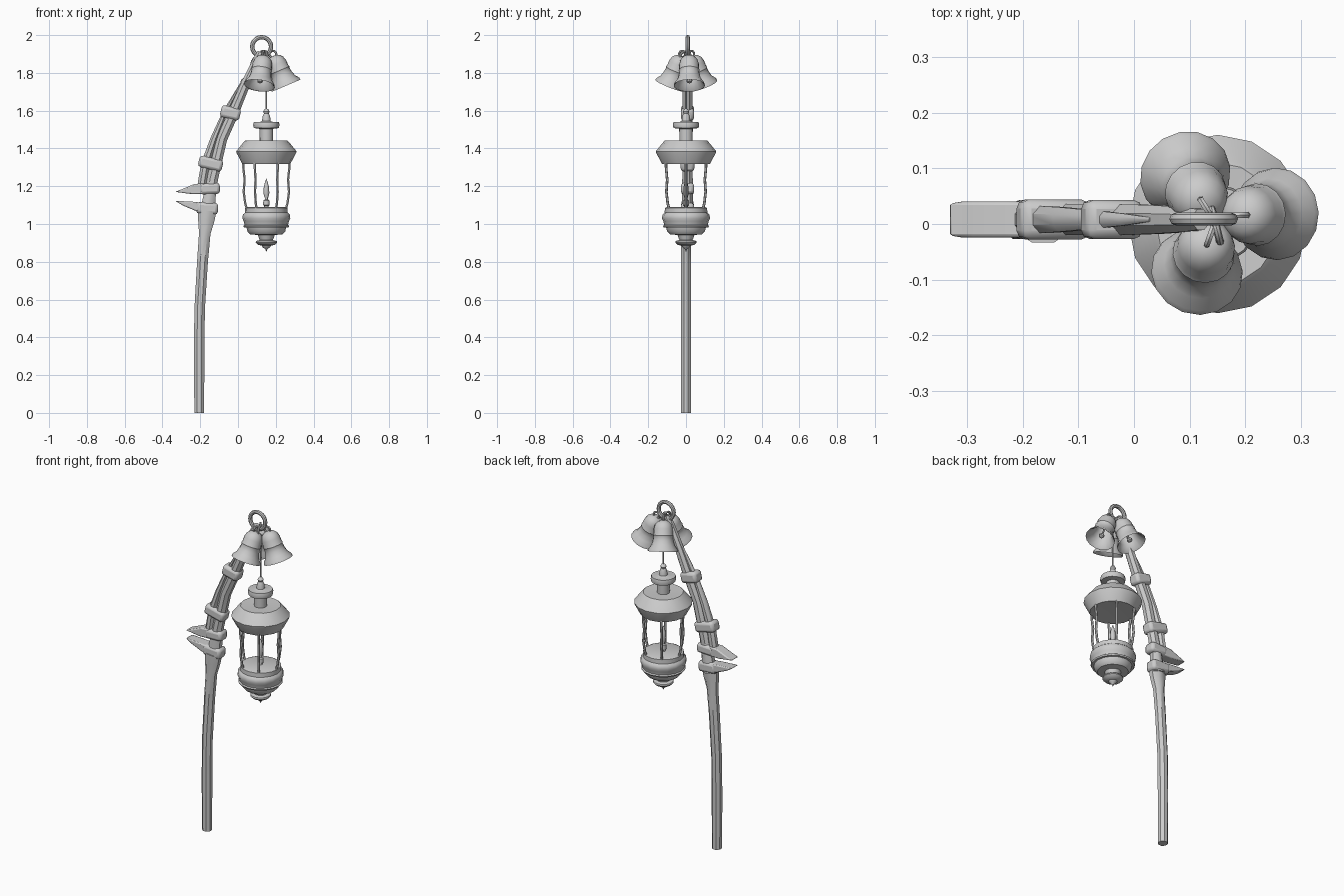
import bpy, bmesh, math
from mathutils import Matrix, Vector

if "Cube" in bpy.data.objects:
    bpy.data.objects.remove(bpy.data.objects["Cube"])


def finish(name, bm, mat=None, angle=40):
    bmesh.ops.remove_doubles(bm, verts=bm.verts, dist=1e-5)
    bmesh.ops.recalc_face_normals(bm, faces=bm.faces)
    me = bpy.data.meshes.new(name)
    bm.to_mesh(me)
    bm.free()
    ob = bpy.data.objects.new(name, me)
    bpy.context.collection.objects.link(ob)
    if mat is not None:
        ob.matrix_world = mat
    bpy.ops.object.select_all(action='DESELECT')
    ob.select_set(True)
    bpy.context.view_layer.objects.active = ob
    bpy.ops.object.shade_smooth_by_angle(angle=math.radians(angle))
    return ob


def skin(bm, rings, close=False):
    rows = [[bm.verts.new(p) for p in r] for r in rings]
    n = len(rows[0])
    for i in range(len(rows) - (0 if close else 1)):
        a, b = rows[i], rows[(i + 1) % len(rows)]
        for k in range(n):
            bm.faces.new((a[k], a[(k + 1) % n], b[(k + 1) % n], b[k]))
    return rows


def lathe(name, profile, mat, sides=16):
    """Revolve (radius, height) points about local z."""
    bm = bmesh.new()
    ang = [2 * math.pi * k / sides for k in range(sides)]
    skin(bm, [[(r * math.cos(a), r * math.sin(a), z) for a in ang] for r, z in profile])
    bmesh.ops.dissolve_degenerate(bm, dist=1e-6, edges=bm.edges)
    return finish(name, bm, mat)


def tube(name, pts, y=0.0, sides=8, mat=None):
    """Sweep an ellipse along (x, z, rx, ry) points in the xz plane."""
    bm = bmesh.new()
    rings = []
    for i, (x, z, rx, ry) in enumerate(pts):
        p, q = pts[max(i - 1, 0)], pts[min(i + 1, len(pts) - 1)]
        t = Vector((q[0] - p[0], 0, q[1] - p[1])).normalized()
        n = Vector((t.z, 0, -t.x))
        rings.append([Vector((x, y, z)) + n * rx * math.cos(a) + Vector((0, ry * math.sin(a), 0))
                      for a in [2 * math.pi * (k + .5) / sides for k in range(sides)]])
    rows = skin(bm, rings)
    bm.faces.new(rows[0])
    bm.faces.new(rows[-1])
    return finish(name, bm, mat)


def torus(name, R, r, mat, n=20, m=8):
    bm = bmesh.new()
    rings = []
    for i in range(n):
        a = 2 * math.pi * i / n
        rings.append([((R + r * math.cos(b)) * math.cos(a), (R + r * math.cos(b)) * math.sin(a), r * math.sin(b))
                      for b in [2 * math.pi * k / m for k in range(m)]])
    skin(bm, rings, close=True)
    return finish(name, bm, mat)


def bevel(ob, width, segments=2):
    mod = ob.modifiers.new("bevel", 'BEVEL')
    mod.width, mod.segments = width, segments


def block(name, center, size, tilt):
    bm = bmesh.new()
    bmesh.ops.create_cube(bm, size=1, matrix=Matrix.Diagonal((*size, 1)))
    ob = finish(name, bm, Matrix.Translation(center) @ Matrix.Rotation(math.radians(tilt), 4, 'Y'))
    bevel(ob, 0.016)


def wedge(name, outline, y0, y1):
    bm = bmesh.new()
    rows = [[bm.verts.new((x, y, z)) for x, z in outline] for y in (y0, y1)]
    n = len(outline)
    for k in range(n):
        bm.faces.new((rows[0][k], rows[0][(k + 1) % n], rows[1][(k + 1) % n], rows[1][k]))
    bm.faces.new(rows[0])
    bm.faces.new(rows[1])
    bevel(finish(name, bm), 0.006)


T = Matrix.Translation
RX = Matrix.Rotation(math.pi / 2, 4, 'X')
RY = Matrix.Rotation(math.pi / 2, 4, 'Y')

# Staff: lower pole, leaning upper pole and the thin brace beside it
tube("lower_pole", [(-.205, 0, .028, .028), (-.206, .3, .03, .029), (-.203, .55, .03, .029),
                    (-.188, .8, .031, .029), (-.176, .95, .033, .03), (-.168, 1.02, .047, .034),
                    (-.163, 1.07, .052, .036)])
tube("upper_pole", [(-.163, 1.05, .045, .034), (-.15, 1.15, .035, .032), (-.135, 1.24, .032, .03),
                    (-.085, 1.45, .03, .03), (-.025, 1.585, .03, .03), (.04, 1.74, .026, .028),
                    (.095, 1.86, .022, .024), (.12, 1.91, .018, .02)], y=.008)
tube("brace", [(-.19, 1.21, .026, .027), (-.172, 1.32, .025, .027), (-.128, 1.45, .02, .024),
               (-.072, 1.585, .014, .018), (-.02, 1.68, .009, .012), (.03, 1.77, .004, .004)], y=.008)

# Bands clasping the poles
block("lower_band", (-.145, .008, 1.32), (.128, .072, .062), 14)
block("upper_band", (-.04, .008, 1.588), (.105, .07, .064), 14)
block("lower_spike_collar", (-.163, .008, 1.083), (.115, .07, .062), 4)
block("upper_spike_collar", (-.15, .008, 1.187), (.108, .07, .058), -2)

# Blade-like spikes on the outer side
wedge("lower_spike", [(-.333, 1.123), (-.24, 1.118), (-.18, 1.112), (-.18, 1.06), (-.225, 1.07), (-.29, 1.097)],
      -.024, .04)
wedge("upper_spike", [(-.333, 1.17), (-.29, 1.187), (-.23, 1.212), (-.18, 1.215), (-.18, 1.16), (-.24, 1.158)],
      -.024, .04)

# Rings at the top
torus("top_ring", .05, .0115, T((.125, .009, 1.939)) @ RX)
torus("hanger_ring", .03, .007, T((.147, -.003, 1.883)) @ Matrix.Rotation(.25, 4, 'Z') @ RY)

# Three flared bells leaning outward, each with a loop and clapper
bell = [(.083, 0), (.08, .012), (.064, .033), (.056, .06), (.053, .082), (.056, .088), (.053, .096),
        (.052, .125), (.045, .148), (.03, .164), (.012, .17), (0, .171)]
inner = [(0, .16), (.026, .154), (.043, .125), (.047, .08), (.055, .04), (.075, .006), (.083, 0)]
for i, (mx, my, deg) in enumerate([(.255, .018, 2), (.092, .088, 122), (.113, -.086, 250)]):
    m = T((mx, my, 1.733)) @ Matrix.Rotation(math.radians(deg), 4, 'Z') @ Matrix.Rotation(math.radians(-23), 4, 'Y')
    lathe(f"bell_{i}", bell, m)
    lathe(f"bell_inside_{i}", inner, m)
    lathe(f"clapper_{i}", [(0, .012), (.014, .02), (.016, .03), (.005, .042), (.005, .155), (0, .16)], m, 8)
    torus(f"bell_loop_{i}", .018, .006, m @ T((0, 0, .18)) @ RX, 14, 6)

# Lantern: wire, roof with chimney, base with finial
L = T((.15, 0, 0))
tube("wire", [(0, 1.59, .004, .004), (0, 1.86, .004, .004)], sides=6, mat=L)
lathe("lantern_roof", [(0, 1.612), (.01, 1.608), (.017, 1.595), (.013, 1.585), (.02, 1.57), (.023, 1.545),
                       (.035, 1.54), (.066, 1.54), (.07, 1.525), (.066, 1.508), (.036, 1.504), (.035, 1.44),
                       (.11, 1.443), (.118, 1.436), (.16, 1.385), (.157, 1.375), (.127, 1.318), (.115, 1.318),
                       (0, 1.33)], L)
lathe("lantern_base", [(0, 1.088), (.1, 1.09), (.112, 1.085), (.113, 1.06), (.124, 1.05), (.127, 1.03),
                       (.12, 1.015), (.115, .995), (.122, .99), (.118, .982), (.105, .982), (.1, .96),
                       (.085, .945), (.045, .942), (.035, .915), (.055, .91), (.057, .902), (.045, .89),
                       (.024, .885), (.018, .875), (.006, .868), (0, .852)], L)

# Six curved bars round the lantern
for i in range(6):
    tube(f"lantern_bar_{i}", [(.122, 1.34, .007, .007), (.122, 1.3, .007, .007), (.115, 1.235, .007, .007),
                              (.12, 1.17, .007, .007), (.112, 1.11, .007, .007), (.102, 1.075, .007, .007)],
         sides=6, mat=L @ Matrix.Rotation(math.pi / 3 * i, 4, 'Z'))

# Candle stub and flame
lathe("candle", [(0, 1.085), (.012, 1.085), (.011, 1.095), (.017, 1.1), (.016, 1.125), (.008, 1.13),
                 (.008, 1.145), (0, 1.145)], L, 10)
lathe("flame", [(0, 1.135), (.01, 1.14), (.016, 1.165), (.013, 1.2), (.006, 1.225), (0, 1.242)], L, 10)
